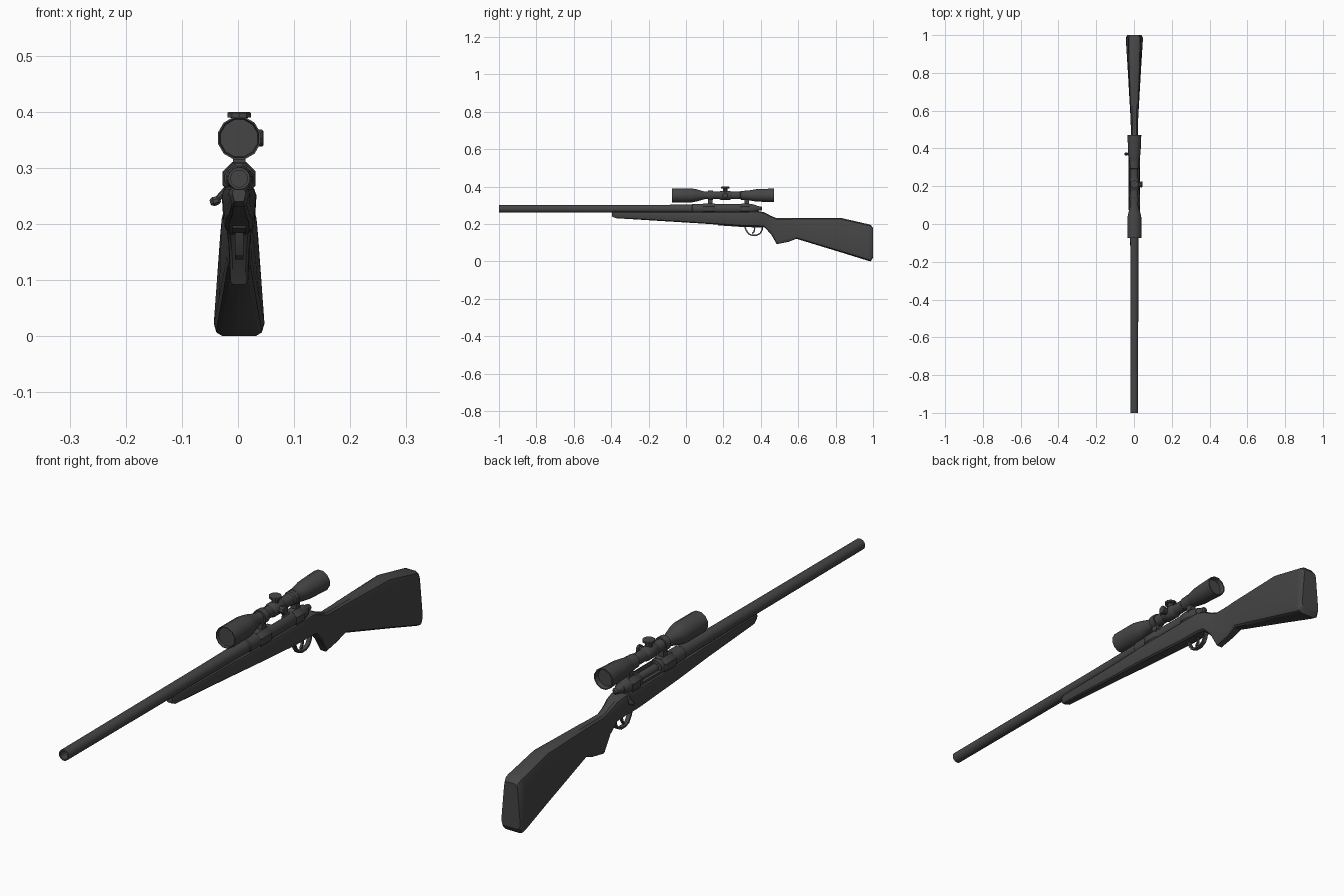
import bpy, bmesh, math
from mathutils import Matrix, Vector

if "Cube" in bpy.data.objects:
    bpy.data.objects.remove(bpy.data.objects["Cube"])

CX = 0.002      # centre plane of the rifle
BZ = 0.281      # bore axis height
SZ = 0.353      # scope axis height

dark = bpy.data.materials.new("dark_grey")
dark.diffuse_color = (0.06, 0.06, 0.06, 1)
dark.use_nodes = True
dark.node_tree.nodes["Principled BSDF"].inputs["Base Color"].default_value = dark.diffuse_color


def finish(name, bm):
    bmesh.ops.remove_doubles(bm, verts=bm.verts, dist=1e-5)
    bmesh.ops.recalc_face_normals(bm, faces=bm.faces)
    me = bpy.data.meshes.new(name)
    bm.to_mesh(me)
    bm.free()
    me.materials.append(dark)
    ob = bpy.data.objects.new(name, me)
    bpy.context.collection.objects.link(ob)
    return ob


def loft(name, rings):
    """Skin a list of closed rings and cap both ends."""
    bm = bmesh.new()
    vs = [[bm.verts.new(p) for p in r] for r in rings]
    n = len(vs[0])
    for a, b in zip(vs, vs[1:]):
        for i in range(n):
            j = (i + 1) % n
            bm.faces.new((a[i], a[j], b[j], b[i]))
    bm.faces.new(vs[0])
    bm.faces.new(vs[-1])
    return finish(name, bm)


def lathe(name, profile, origin, axis=(0, 1, 0), sides=12):
    """Turn (distance, radius) pairs about an axis through origin."""
    rot = Vector((0, 0, 1)).rotation_difference(Vector(axis)).to_matrix()
    o = Vector(origin)
    rings = []
    for d, r in profile:
        r = max(r, 0.0005)
        rings.append([o + rot @ Vector((r * math.cos(2 * math.pi * (i + .5) / sides),
                                        r * math.sin(2 * math.pi * (i + .5) / sides), d))
                      for i in range(sides)])
    return loft(name, rings)


def box(name, lo, hi):
    bm = bmesh.new()
    lo, hi = Vector(lo), Vector(hi)
    s = hi - lo
    bmesh.ops.create_cube(bm, size=1, matrix=Matrix.Translation((lo + hi) / 2) @ Matrix.Diagonal((*s, 1)))
    return finish(name, bm)


def strap(name, path, half, thick):
    """Flat band following a (y, z) path."""
    rings = []
    for i, p in enumerate(path):
        a, b = Vector(path[max(i - 1, 0)]), Vector(path[min(i + 1, len(path) - 1)])
        t = (b - a).normalized()
        n = Vector((-t.y, t.x)) * thick / 2
        q = Vector(p)
        rings.append([(CX + sx * half, *(q + n * sn))
                      for sx, sn in ((-1, -1), (1, -1), (1, 1), (-1, 1))])
    return loft(name, rings)


# Stock: y, top z, bottom z, half width at top, half width at bottom, corner size
stations = [
    (-.395, .262, .240, .012, .010, .008),
    (-.375, .266, .231, .019, .015, .013),
    (-.10, .267, .214, .022, .020, .016),
    (.08, .267, .203, .030, .027, .016),
    (.30, .267, .188, .031, .028, .016),
    (.385, .269, .186, .030, .027, .018),
    (.42, .262, .182, .025, .024, .020),
    (.455, .243, .145, .019, .019, .020),
    (.485, .231, .092, .018, .017, .020),
    (.55, .231, .105, .020, .018, .020),
    (.59, .232, .121, .022, .022, .020),
    (.83, .232, .048, .031, .036, .022),
    (.975, .199, .003, .034, .045, .022),
    (.987, .195, .000, .033, .045, .022),
    (1.0, .180, .020, .027, .038, .016),
]
rings = []
for y, zt, zb, wt, wb, c in stations:
    half = [(wt * .55, zt), (wt * .87, zt - c * .3), (wt, zt - c),
            (wb, zb + c), (wb * .9, zb + c * .3), (wb * .65, zb)]
    rings.append([(CX + x, y, z) for x, z in half] +
                 [(CX - x, y, z) for x, z in reversed(half)])
loft("stock", rings)

# Barrel with open bore
bore = (CX, 0, BZ)
lathe("barrel", [(-.95, 0), (-.95, .015), (-1, .015), (-1, .020), (-.2, .0215), (.0, .023), (.06, .025)],
      bore, sides=16)

# Receiver with an ejection port cut on the bolt side
receiver = lathe("receiver", [(.03, .023), (.035, .027), (.35, .027), (.375, .020)], bore, sides=16)
cutter = box("port_cutter", (CX - .05, .175, BZ - .004), (CX + .008, .285, BZ + .05))
mod = receiver.modifiers.new("port", 'BOOLEAN')
mod.object = cutter
mod.solver = 'EXACT'
bpy.context.view_layer.objects.active = receiver
bpy.ops.object.modifier_apply(modifier=mod.name)
bpy.data.objects.remove(cutter)
lathe("bolt_body", [(.17, .015), (.37, .015)], bore)
lathe("bolt_shroud", [(.34, .019), (.375, .018), (.385, .013), (.402, .011), (.407, .006)], (CX, 0, BZ + .002))

# Bolt handle and knob
root, knob = Vector((CX - .012, .365, .272)), Vector((-.040, .371, .241))
d = knob - root
lathe("bolt_handle", [(0, .007), (d.length, .005)], root, d, 8)
lathe("bolt_knob", [(-.009, .004), (-.005, .008), (.004, .009), (.010, .005)], knob, (-1, 0, -.3), 8)

# Scope mounts: base bands, posts and clamp rings
for label, y0, y1 in (("front", .09, .155), ("rear", .295, .34)):
    yc = (y0 + y1) / 2 + .008
    lathe(label + "_mount_base", [(y0, .029), (y0 + .005, .032), (y1 - .005, .032), (y1, .029)], bore, sides=8)
    box(label + "_mount_post", (CX - .011, yc - .012, BZ + .02), (CX + .011, yc + .012, SZ - .015))
    lathe(label + "_mount_ring", [(yc - .013, .026), (yc + .013, .026)], (CX, 0, SZ))

# Scope tube with recessed lenses at both ends
lathe("scope", [(-.066, 0), (-.066, .034), (-.075, .036), (-.075, .039), (.03, .039), (.055, .034),
                (.10, .021), (.29, .021), (.295, .025), (.325, .025), (.34, .028), (.375, .034),
                (.47, .038), (.47, .034), (.455, .031), (.455, 0)], (CX, 0, SZ))
lathe("scope_turret_block", [(.178, .021), (.185, .025), (.235, .025), (.242, .021)], (CX, 0, SZ))

# Adjustment turrets
for label, axis, top, r in (("elevation", (0, 0, 1), .047, .022), ("windage", (1, 0, 0), .043, .016)):
    lathe(label + "_turret", [(.015, .013), (top - .011, .013), (top - .010, r),
                              (top - .002, r), (top, r * .85)], (CX, .21, SZ), axis, 10)

# Trigger guard, trigger and floor plate
strap("trigger_guard", [(.312, .192), (.322, .166), (.335, .147), (.352, .140), (.378, .140),
                        (.397, .150), (.407, .168), (.410, .190)], .0075, .007)
strap("trigger", [(.362, .195), (.367, .175), (.364, .160), (.355, .149)], .004, .007)
strap("floor_plate", [(.17, .196), (.30, .187), (.41, .184)], .012, .006)

# Smooth rounded surfaces, keep hard edges
for ob in bpy.data.objects:
    ob.select_set(ob.type == 'MESH')
bpy.context.view_layer.objects.active = receiver
bpy.ops.object.shade_smooth_by_angle(angle=math.radians(32))
